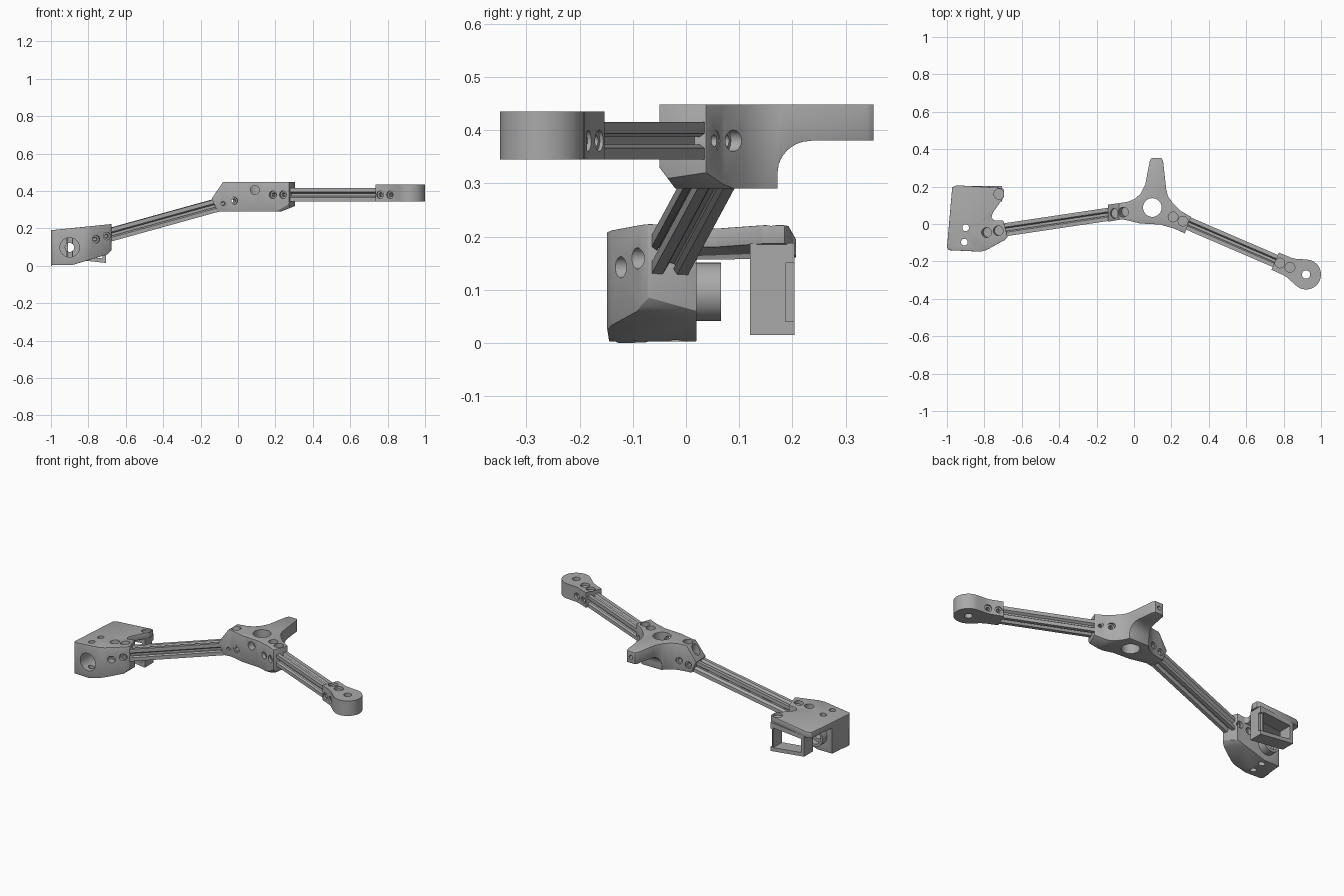
import bpy, bmesh
from math import sin, cos, radians
from mathutils import Vector, Matrix

cube = bpy.data.objects.get("Cube")
if cube:
    bpy.data.objects.remove(cube)

grey = bpy.data.materials.new("mid grey")
grey.use_nodes = True
grey.diffuse_color = (0.4, 0.4, 0.4, 1)
grey.node_tree.nodes["Principled BSDF"].inputs["Base Color"].default_value = (0.4, 0.4, 0.4, 1)
parts = []


def finish(bm, name, keep):
    bmesh.ops.recalc_face_normals(bm, faces=bm.faces)
    mesh = bpy.data.meshes.new(name)
    bm.to_mesh(mesh)
    bm.free()
    mesh.materials.append(grey)
    ob = bpy.data.objects.new(name, mesh)
    bpy.context.collection.objects.link(ob)
    if keep:
        parts.append(ob)
    return ob


def prism(pts, lo, hi, axis="z", name="cutter", keep=False, matrix=None):
    """Extrude a 2D outline along an axis."""
    place = {"z": lambda a, b, t: (a, b, t),
             "y": lambda a, b, t: (a, t, b),
             "x": lambda a, b, t: (t, a, b)}[axis]
    bm = bmesh.new()
    face = bm.faces.new([bm.verts.new(place(a, b, lo)) for a, b in pts])
    ext = bmesh.ops.extrude_face_region(bm, geom=[face])
    move = Vector(place(0, 0, hi - lo))
    for v in ext["geom"]:
        if isinstance(v, bmesh.types.BMVert):
            v.co += move
    if matrix:
        bm.transform(matrix)
    return finish(bm, name, keep)


def rod(p, q, r, name="cutter", keep=False):
    """Cylinder between two points."""
    p, q = Vector(p), Vector(q)
    turn = (q - p).to_track_quat("Z", "Y").to_matrix().to_4x4()
    bm = bmesh.new()
    bmesh.ops.create_cone(bm, cap_ends=True, segments=32, radius1=r, radius2=r,
                          depth=(q - p).length, matrix=Matrix.Translation((p + q) / 2) @ turn)
    return finish(bm, name, keep)


def apply(ob, mod):
    bpy.context.view_layer.objects.active = ob
    bpy.ops.object.modifier_apply(modifier=mod.name)


def boolean(ob, other, how="DIFFERENCE"):
    mod = ob.modifiers.new("cut", "BOOLEAN")
    mod.operation, mod.object, mod.solver = how, other, "EXACT"
    apply(ob, mod)
    bpy.data.objects.remove(other)


def bevel(ob, width):
    mod = ob.modifiers.new("soft", "BEVEL")
    mod.width, mod.segments, mod.limit_method = width, 2, "ANGLE"
    mod.angle_limit = radians(35)
    apply(ob, mod)


class Axis:
    """Arm centre line: along, sideways and upward directions."""
    def __init__(self, p, q):
        self.p, self.d = Vector(p), (Vector(q) - Vector(p)).normalized()
        self.side = Vector((0, 0, 1)).cross(self.d).normalized()
        self.up = self.d.cross(self.side)

    def at(self, x):
        return self.p + self.d * ((x - self.p.x) / self.d.x)

    def matrix(self, x):
        m = Matrix((self.side, self.up, self.d)).transposed().to_4x4()
        return Matrix.Translation(self.at(x)) @ m


left_axis = Axis((0.278, 0.008, 0.38), (0.749, -0.195, 0.38))
right_axis = Axis((-0.684, -0.03, 0.166), (-0.128, 0.053, 0.32))


def bolt_holes(ob, axis, xs):
    """Recess on top and a counterbored cross hole at each bolt."""
    for x in xs:
        c = axis.at(x)
        boolean(ob, rod(c + axis.up * 0.04, c + axis.up * 0.2, 0.026))
        boolean(ob, rod(c - axis.side * 0.15, c + axis.side * 0.15, 0.011))
        for s in (-1, 1):
            boolean(ob, rod(c + axis.side * s * 0.042, c + axis.side * s * 0.1, 0.02))


# Slotted square arms
h = 0.035
quarter = [(h, -h), (h, -0.014), (h - 0.01, -0.007), (h - 0.01, -0.014), (h - 0.02, -0.008),
           (h - 0.02, 0.008), (h - 0.01, 0.014), (h - 0.01, 0.007), (h, 0.014)]
section = []
for turn in ((1, 0), (0, 1), (-1, 0), (0, -1)):
    section += [(a * turn[0] - b * turn[1], a * turn[1] + b * turn[0]) for a, b in quarter]
for name, axis, x0, x1 in (("left_arm", left_axis, 0.2, 0.8), ("right_arm", right_axis, -0.78, -0.04)):
    length = (axis.at(x1) - axis.at(x0)).length
    prism(section, 0, length, "z", name, True, axis.matrix(x0))

# Rounded end clamp
centre = Vector((0.92, -0.27))
along, side = left_axis.d.xy, left_axis.side.xy
shape = [(0.08 * cos(radians(a)), 0.08 * sin(radians(a))) for a in range(-110, 111, 10)]
shape += [(-0.06, 0.064), (-0.085, 0.055), (-0.11, 0.051), (-0.18, 0.05)]
shape += [(-0.18, -0.05), (-0.11, -0.051), (-0.085, -0.055), (-0.06, -0.064)]
outline = [centre + along * u + side * v for u, v in shape]
clamp = prism(outline, 0.345, 0.435, "z", "end_clamp", True)
boolean(clamp, rod((*centre, 0.3), (*centre, 0.5), 0.022))
bolt_holes(clamp, left_axis, (0.78, 0.834))

# Central hub with its rear prong
hub = prism([(-0.15, 0.102), (-0.075, 0.112), (-0.03, 0.12), (0.005, 0.135), (0.035, 0.162),
             (0.06, 0.21), (0.085, 0.34), (0.093, 0.352), (0.147, 0.352), (0.155, 0.34),
             (0.173, 0.18), (0.182, 0.148), (0.205, 0.115), (0.25, 0.07), (0.305, 0.038),
             (0.272, -0.05), (0.215, -0.025), (0.14, -0.003), (0.03, 0.003), (-0.03, 0.018),
             (-0.065, 0.025), (-0.14, 0.012)], 0.29, 0.448, "z", "hub", True)
arch = [(0.235 + 0.063 * cos(radians(a)), 0.32 + 0.06 * sin(radians(a))) for a in range(180, 89, -15)]
boolean(hub, prism([(-0.2, 0.6), (-0.2, 0.53), (-0.02, 0.29), (0.048, 0.2), (0.172, 0.2)]
                   + arch + [(0.5, 0.38), (0.5, 0.6)], -0.6, 0.6, "x"), "INTERSECT")
boolean(hub, prism([(0.5, 0.6), (0.024, 0.6), (-0.14, 0.36), (-0.071, 0.2), (0.005, 0.2), (0.5, 0.398)],
                   -0.5, 0.6, "y"), "INTERSECT")
bevel(hub, 0.005)
boolean(hub, rod((0.098, 0.088, 0.2), (0.098, 0.088, 0.6), 0.05))
boolean(hub, rod((0.09, -0.1, 0.405), (0.09, 0.08, 0.405), 0.024))
boolean(hub, rod((0.12, 0.31, 0.415), (0.12, 0.4, 0.415), 0.012))
bolt_holes(hub, left_axis, (0.209, 0.262))
bolt_holes(hub, right_axis, (-0.085, -0.03))

# Head: block with a tilted top plate running back
head = prism([(-1.0, -0.125), (-0.99, -0.14), (-0.82, -0.148), (-0.79, -0.14), (-0.69, -0.085),
              (-0.675, -0.07), (-0.7, 0.02), (-0.75, 0.02), (-0.762, 0.035), (-0.755, 0.06),
              (-0.695, 0.145), (-0.695, 0.185), (-0.71, 0.193), (-0.95, 0.207),
              (-0.972, 0.195)], 0, 0.4, "z", "head", True)
boolean(head, prism([(-1.1, 0.18), (-1.1, -0.1), (-1.02, -0.1), (-0.995, 0.003), (-0.89, 0.003),
                     (-0.7, 0.06), (-0.67, 0.09), (-0.64, 0.227)], -0.4, 0.4, "y"), "INTERSECT")
boolean(head, prism([(-1.1, -0.2), (-0.5, -0.2), (-0.5, 0.206), (-1.1, 0.145)], 0.02, 0.4, "y"))
bevel(head, 0.008)
boolean(head, rod((-0.9, 0, 0.096), (-0.9, 0.066, 0.096), 0.055), "UNION")
lens = [(-0.2, -0.03, 0.052), (-0.1, 0.1, 0.024), (0.03, 0.1, 0.042)]
for y0, y1, r in lens:
    boolean(head, rod((-0.9, y0, 0.098), (-0.9, y1, 0.098), r))
for x, y in ((-0.9, -0.02), (-0.907, -0.097)):
    boolean(head, rod((x, y, -0.1), (x, y, 0.4), 0.018))
boolean(head, rod((-0.722, 0.16, 0.205), (-0.722, 0.16, 0.4), 0.027))
bolt_holes(head, right_axis, (-0.77, -0.71))

# Rectangular frame hanging under the rear of the plate
frame = prism([(-0.93, 0.04), (-0.705, 0.015), (-0.705, 0.188), (-0.93, 0.165)],
              0.12, 0.204, "y", "rear_frame", True)
boolean(frame, prism([(-0.91, 0.06), (-0.725, 0.04), (-0.725, 0.158), (-0.91, 0.142)], 0, 0.4, "y"))
boolean(frame, prism([(0.187, 0.04), (0.3, 0.04), (0.3, 0.15), (0.187, 0.15)], -0.72, -0.6, "x"))

# Smooth curved walls, sharp edges kept
bpy.ops.object.select_all(action="DESELECT")
for ob in parts:
    ob.select_set(True)
bpy.context.view_layer.objects.active = parts[0]
bpy.ops.object.shade_smooth_by_angle(angle=radians(30))
